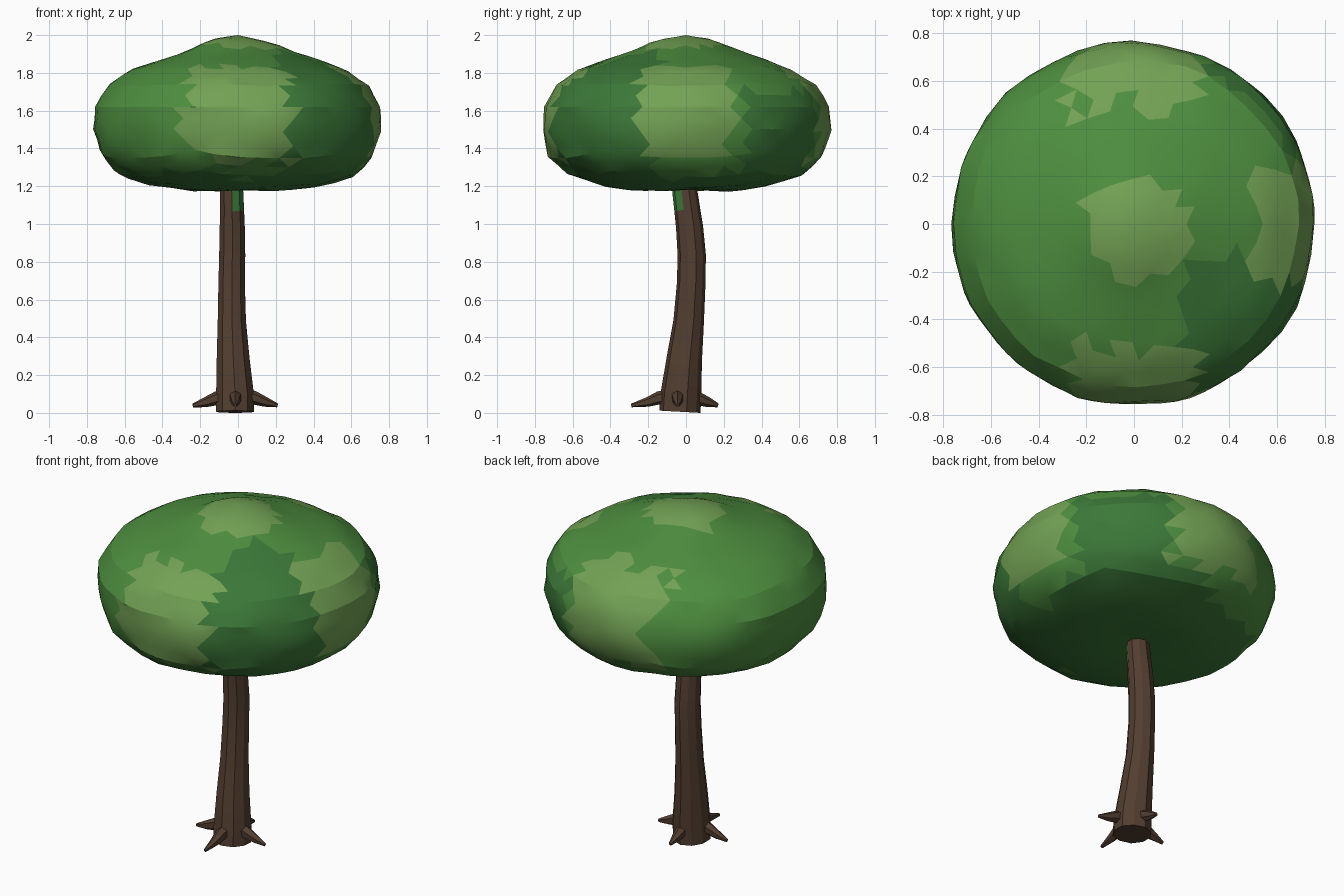
import bpy, bmesh, random
from math import pi, cos, sin, acos
from mathutils import Vector, noise

if "Cube" in bpy.data.objects:
    bpy.data.objects.remove(bpy.data.objects["Cube"])

random.seed(4)


def material(name, rgb):
    m = bpy.data.materials.new(name)
    m.diffuse_color = (*rgb, 1)
    m.use_nodes = True
    m.node_tree.nodes["Principled BSDF"].inputs["Base Color"].default_value = m.diffuse_color
    return m


bark = material("bark", (0.085, 0.048, 0.03))
light = material("leaf_light", (0.17, 0.36, 0.09))
mid = material("leaf_mid", (0.075, 0.27, 0.05))
dark = material("leaf_dark", (0.045, 0.19, 0.04))


def finish(name, bm, mats, angle):
    bmesh.ops.recalc_face_normals(bm, faces=bm.faces)
    me = bpy.data.meshes.new(name)
    bm.to_mesh(me)
    bm.free()
    for m in mats:
        me.materials.append(m)
    ob = bpy.data.objects.new(name, me)
    bpy.context.collection.objects.link(ob)
    bpy.ops.object.select_all(action='DESELECT')
    ob.select_set(True)
    bpy.context.view_layer.objects.active = ob
    bpy.ops.object.shade_smooth_by_angle(angle=angle)
    return ob


def tube(name, rings, sides, jitter, mats, angle):
    """Loft rings of (centre, radius_u, radius_v) along a bent path."""
    bm = bmesh.new()
    wobble = [1 + random.uniform(-jitter, jitter) for _ in range(sides)]
    loops = []
    for i, (c, ru, rv) in enumerate(rings):
        c = Vector(c)
        d = (Vector(rings[min(i + 1, len(rings) - 1)][0])
             - Vector(rings[max(i - 1, 0)][0])).normalized()
        ref = Vector((0, 1, 0)) if abs(d.z) > 0.7 else Vector((0, 0, 1))
        u = ref.cross(d).normalized()
        v = d.cross(u)
        loops.append([bm.verts.new(c + (u * ru * cos(a) + v * rv * sin(a)) * w)
                      for w, a in ((wobble[k], 2 * pi * (k + 0.5) / sides)
                                   for k in range(sides))])
    for a, b in zip(loops, loops[1:]):
        for k in range(sides):
            n = (k + 1) % sides
            bm.faces.new((a[k], a[n], b[n], b[k]))
    bm.faces.new(loops[0])
    bm.faces.new(loops[-1])
    if len(mats) > 1:  # leaf tint running down the front right of the trunk
        for f in bm.faces:
            c = f.calc_center_median()
            if c.z > 1.08 and c.x > -0.02 and c.y < -0.02:
                f.material_index = 1
    return finish(name, bm, mats, angle)


# Bent trunk
trunk_path = [(0.02, -0.015, -0.03, 0.108), (0.11, -0.015, -0.025, 0.107),
              (0.30, -0.025, -0.007, 0.093), (0.50, -0.032, 0.016, 0.08),
              (0.70, -0.033, 0.029, 0.075), (0.85, -0.03, 0.032, 0.074),
              (1.00, -0.03, 0.02, 0.071), (1.09, -0.031, 0.008, 0.068),
              (1.18, -0.033, -0.004, 0.066), (1.28, -0.035, -0.015, 0.06)]
tube("trunk", [((x, y, z), r, r) for z, x, y, r in trunk_path],
     10, 0.05, [bark, dark], 0.4)

# Four tapering roots
for name, dx, dy, reach in (("root_front", 0, -1, 0.245), ("root_right", 1, 0, 0.225),
                            ("root_back", 0, 1, 0.215), ("root_left", -1, 0, 0.225)):
    path = [(0.03, 0.105, 0.04), (0.10, 0.093, 0.036),
            (0.16, 0.071, 0.026), (reach, 0.053, 0.010)]
    tube(name, [((-0.015 + dx * d, -0.045 + dy * d, z), r * 0.9, r)
                for d, z, r in path], 6, 0.08, [bark], 0.5)

# Leafy crown: a faceted sphere bent to a mushroom-like profile
profile = [(0, 1.19), (0.24, 1.175), (0.45, 1.2), (0.63, 1.26), (0.725, 1.36),
           (0.765, 1.5), (0.755, 1.62), (0.69, 1.735), (0.57, 1.815),
           (0.43, 1.865), (0.28, 1.915), (0.15, 1.975), (0, 2.0)]


def on_profile(t):
    s = t * (len(profile) - 1)
    i = min(int(s), len(profile) - 2)
    return Vector(profile[i]).lerp(Vector(profile[i + 1]), s - i)


bm = bmesh.new()
bmesh.ops.create_icosphere(bm, subdivisions=4, radius=1)
for v in bm.verts:
    flat = Vector((v.co.x, v.co.y, 0))
    if flat.length > 1e-6:
        flat.normalize()
    r, z = on_profile(acos(max(-1, min(1, -v.co.z))) / pi)
    p = flat * r
    p.z = z
    bump = 0.018 * noise.noise(p * 4.5) + 0.010 * noise.noise(p * 11 + Vector((3, 1, 7)))
    v.co = p + Vector((v.co.x, v.co.y, v.co.z * 0.5)) * bump

# Pale patches on the top, front, right and back; dark skirt and right corners
for f in bm.faces:
    c = f.calc_center_median()
    n = 0.07 * noise.noise(c * 6)
    patch = abs(c.z - 1.59 + n) < 0.24
    f.material_index = 1
    if c.z < 1.27 + n or (c.x > 0.2 and c.y < -0.15 + n) \
            or (c.x > 0.3 and c.y > 0.3 and c.z < 1.7 + n):
        f.material_index = 2
    if (abs(c.x) < 0.27 + n and abs(c.y) > 0.42 and patch) \
            or (abs(c.y) < 0.24 + n and c.x > 0.42 and patch) \
            or (c.z > 1.9 and c.xy.length < 0.22 + n):
        f.material_index = 0
finish("leaf_crown", bm, [light, mid, dark], 0.3)

# Rest on the ground
low = min(v.co.z for o in bpy.data.objects for v in o.data.vertices)
for o in bpy.data.objects:
    if o.name != "leaf_crown":
        for v in o.data.vertices:
            v.co.z -= low
